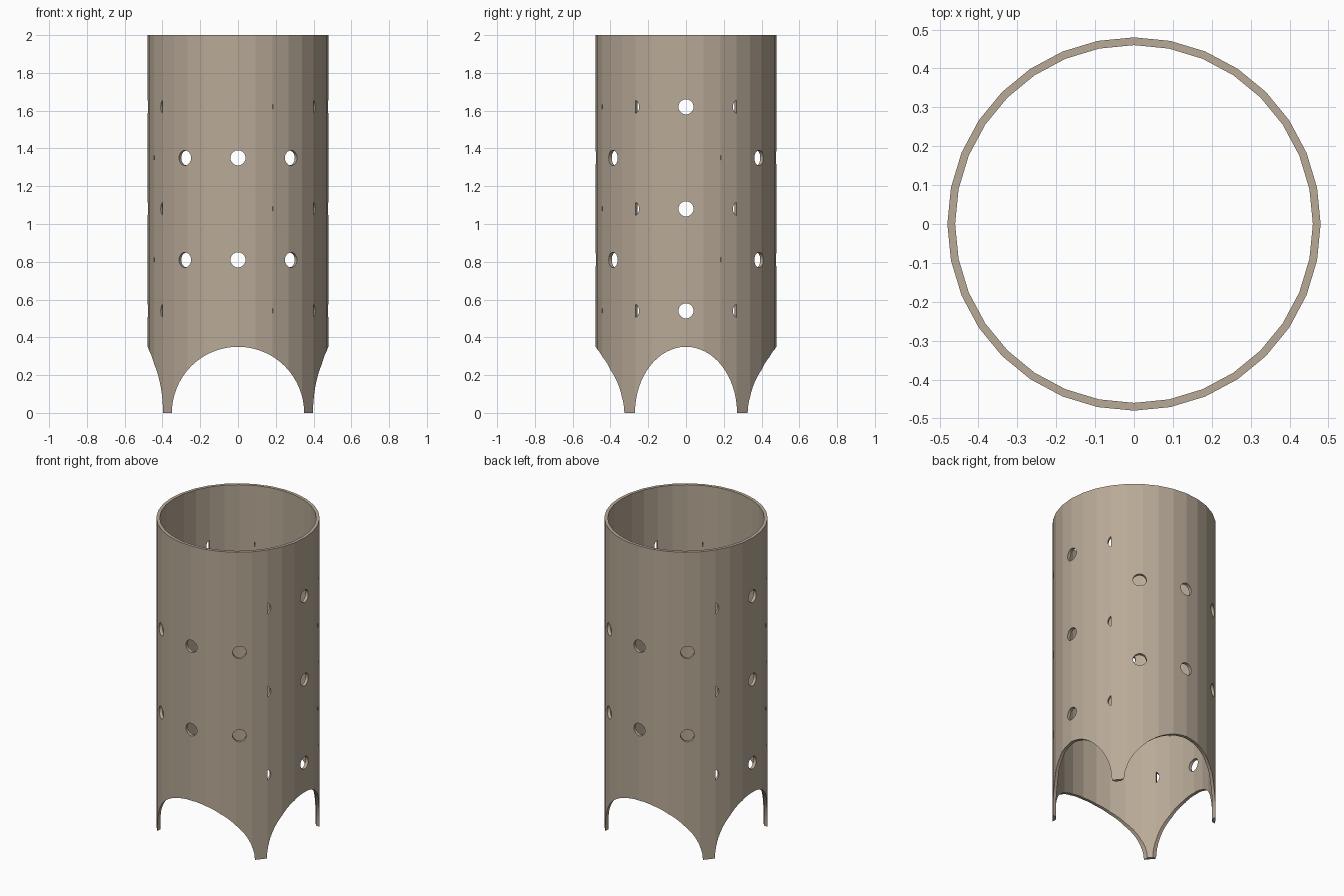
import bpy, bmesh
from math import radians, cos, sin
from mathutils import Matrix, Vector

if "Cube" in bpy.data.objects:
    bpy.data.objects.remove(bpy.data.objects["Cube"])

H, R_OUT, R_IN, SIDES = 2.0, 0.48, 0.46, 32


def to_object(bm, name):
    bmesh.ops.recalc_face_normals(bm, faces=bm.faces[:])
    mesh = bpy.data.meshes.new(name)
    bm.to_mesh(mesh)
    bm.free()
    ob = bpy.data.objects.new(name, mesh)
    bpy.context.collection.objects.link(ob)
    return ob


def cut(target, cutter):
    mod = target.modifiers.new("cut", 'BOOLEAN')
    mod.operation, mod.solver, mod.object = 'DIFFERENCE', 'EXACT', cutter
    cutter.hide_render = True
    bpy.context.view_layer.objects.active = target
    bpy.ops.object.modifier_apply(modifier=mod.name)
    bpy.data.objects.remove(cutter)


def arch_cutter(half_width, height, azimuth):
    bm = bmesh.new()
    m = (Matrix.Rotation(radians(azimuth), 4, 'Z')
         @ Matrix.Diagonal((1, half_width, height, 1))
         @ Matrix.Rotation(radians(90), 4, 'Y'))
    bmesh.ops.create_cone(bm, cap_ends=True, segments=64, radius1=1, radius2=1,
                          depth=2, matrix=m)
    return to_object(bm, "arch_cutter")


def add_hole(bm, azimuth, z, limit=None):
    """Radial drill; with a limit, only the part beyond that facet corner."""
    tmp = bmesh.new()
    m = (Matrix.Rotation(radians(azimuth), 4, 'Z') @ Matrix.Translation((0.47, 0, z))
         @ Matrix.Rotation(radians(90), 4, 'Y'))
    bmesh.ops.create_cone(tmp, cap_ends=True, segments=32, radius1=0.04,
                          radius2=0.04, depth=0.2, matrix=m)
    if limit is not None:
        a = radians(limit)
        n = Vector((-sin(a), cos(a), 0)) * (1 if limit < azimuth else -1)
        bmesh.ops.bisect_plane(tmp, geom=tmp.verts[:] + tmp.edges[:] + tmp.faces[:],
                               plane_co=(0, 0, 0), plane_no=n, clear_outer=True)
        bmesh.ops.holes_fill(tmp, edges=[e for e in tmp.edges if e.is_boundary])
    mesh = bpy.data.meshes.new("tmp")
    tmp.to_mesh(mesh)
    tmp.free()
    bm.from_mesh(mesh)
    bpy.data.meshes.remove(mesh)


# Open faceted tube
bm = bmesh.new()
ring = [bm.verts.new(p) for p in ((R_IN, 0, 0), (R_OUT, 0, 0), (R_OUT, 0, H), (R_IN, 0, H))]
edges = [bm.edges.new((ring[i], ring[(i + 1) % 4])) for i in range(4)]
bmesh.ops.spin(bm, geom=ring + edges, cent=(0, 0, 0), axis=(0, 0, 1),
               angle=radians(360), steps=SIDES, use_merge=True)
bmesh.ops.remove_doubles(bm, verts=bm.verts[:], dist=1e-4)
tube = to_object(bm, "perforated_tube")

# Arched openings that leave four feet
cut(tube, arch_cutter(0.35, 0.35, 90))
cut(tube, arch_cutter(0.27, 0.35, 0))

# Staggered rows of drilled holes, some of them only slits at a facet corner
bm = bmesh.new()
for half_turn in (0, 180):
    for z in (0.54, 1.08, 1.62):
        add_hole(bm, half_turn, z)
        add_hole(bm, half_turn + 36, z, half_turn + 33.75)
        add_hole(bm, half_turn - 36, z, half_turn - 33.75)
        add_hole(bm, half_turn - 72, z, half_turn - 67.5)
    for z in (0.81, 1.35):
        for a in (54, 90, 126):
            add_hole(bm, half_turn + a, z)
        add_hole(bm, half_turn + 18, z, half_turn + 22.5)
cut(tube, to_object(bm, "hole_cutter"))

# Warm tan finish
mat = bpy.data.materials.new("tan")
mat.diffuse_color = (0.48, 0.40, 0.31, 1)
mat.use_nodes = True
mat.node_tree.nodes["Principled BSDF"].inputs["Base Color"].default_value = mat.diffuse_color
tube.data.materials.clear()
tube.data.materials.append(mat)
for p in tube.data.polygons:
    p.material_index = 0
    p.use_smooth = False
